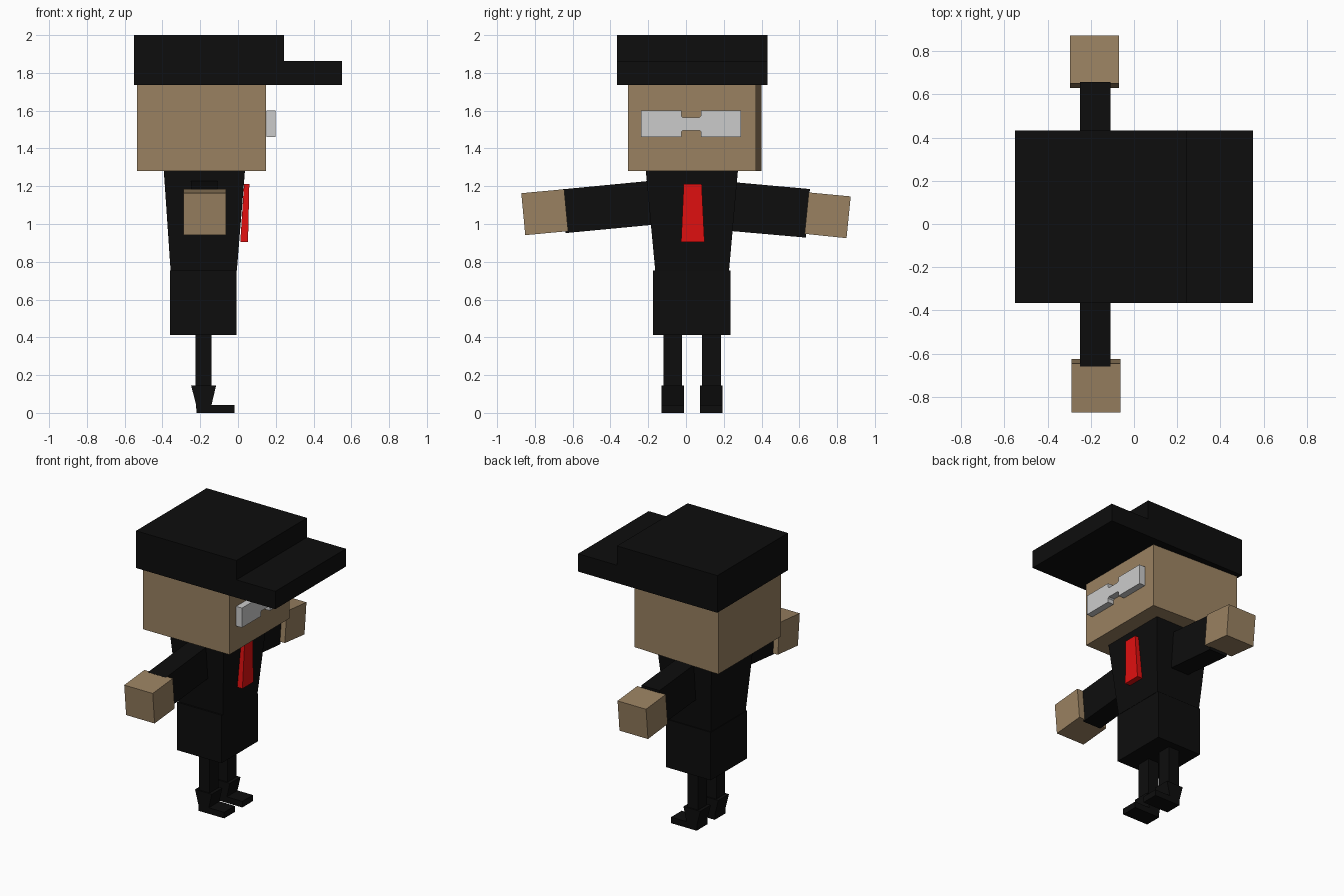
import bpy, bmesh

if "Cube" in bpy.data.objects:
    bpy.data.objects.remove(bpy.data.objects["Cube"])


def material(name, rgb):
    m = bpy.data.materials.new(name)
    m.diffuse_color = (*rgb, 1)
    m.use_nodes = True
    m.node_tree.nodes["Principled BSDF"].inputs["Base Color"].default_value = m.diffuse_color
    return m


BLACK = material("black_cloth", (0.004, 0.004, 0.004))
SKIN = material("skin", (0.32, 0.22, 0.12))
RED = material("red_cloth", (0.75, 0.005, 0.005))


def loft(name, ring_a, ring_b, mat=None):
    """Solid joining two matching rings of points."""
    bm = bmesh.new()
    a = [bm.verts.new(p) for p in ring_a]
    b = [bm.verts.new(p) for p in ring_b]
    bm.faces.new(a)
    bm.faces.new(b)
    n = len(a)
    for i in range(n):
        j = (i + 1) % n
        bm.faces.new((a[i], a[j], b[j], b[i]))
    bmesh.ops.recalc_face_normals(bm, faces=bm.faces)
    mesh = bpy.data.meshes.new(name)
    bm.to_mesh(mesh)
    bm.free()
    if mat:
        mesh.materials.append(mat)
    obj = bpy.data.objects.new(name, mesh)
    bpy.context.collection.objects.link(obj)
    return obj


def rect(x0, x1, y0, y1, z):
    return [(x0, y0, z), (x1, y0, z), (x1, y1, z), (x0, y1, z)]


def box(name, x0, x1, y0, y1, z0, z1, mat):
    return loft(name, rect(x0, x1, y0, y1, z0), rect(x0, x1, y0, y1, z1), mat)


def extrude_x(name, yz, x0, x1, mat=None):
    return loft(name, [(x0, y, z) for y, z in yz], [(x1, y, z) for y, z in yz], mat)


def extrude_y(name, xz, y0, y1, mat=None):
    return loft(name, [(x, y0, z) for x, z in xz], [(x, y1, z) for x, z in xz], mat)


# Cap: crown and brim in one stepped profile
extrude_y("cap", [(-0.55, 1.735), (0.55, 1.735), (0.55, 1.862), (0.243, 1.862),
                  (0.243, 2.0), (-0.55, 2.0)], -0.365, 0.432, BLACK)

# Head, slightly wider at the back on one side
head = [(-0.535, -0.307), (0.147, -0.307), (0.147, 0.37), (-0.535, 0.4)]
loft("head", [(x, y, 1.28) for x, y in head], [(x, y, 1.737) for x, y in head], SKIN)

# Glasses: two lenses and a narrow bridge
C = 0.027
half = [(-0.05, 0.063), (-0.05, 0.043), (0.0, 0.035)]
top = [(-0.265, 0.07), (-0.052, 0.07), (-0.052, 0.042), (-0.044, 0.034),
       (0.044, 0.034), (0.052, 0.042), (0.052, 0.07), (0.265, 0.07)]
outline = top + [(y, -z) for y, z in reversed(top)]
extrude_x("glasses", [(C + y, 1.53 + z) for y, z in outline], 0.152, 0.198)

# Coat: tapered torso over a straight skirt
loft("torso", rect(-0.357, -0.006, -0.163, 0.228, 0.755),
     rect(-0.393, 0.037, -0.213, 0.275, 1.285), BLACK)
box("coat_skirt", -0.36, -0.008, -0.174, 0.235, 0.413, 0.755, BLACK)

# Tie: flares and leans with the chest
loft("tie", rect(0.012, 0.053, -0.026, 0.098, 0.905),
     rect(0.032, 0.06, -0.012, 0.083, 1.213), RED)

# Arms and hands
extrude_x("left_arm", [(0.1, 1.235), (0.656, 1.185), (0.635, 0.928), (0.1, 0.975)],
          -0.25, -0.108, BLACK)
extrude_x("right_arm", [(-0.1, 1.237), (-0.66, 1.183), (-0.638, 0.952), (-0.1, 1.003)],
          -0.25, -0.108, BLACK)
extrude_x("left_hand", [(0.65, 1.167), (0.872, 1.146), (0.85, 0.925), (0.628, 0.948)],
          -0.295, -0.07, SKIN)
extrude_x("right_hand", [(-0.872, 1.163), (-0.645, 1.184), (-0.624, 0.962), (-0.851, 0.941)],
          -0.288, -0.063, SKIN)

# Legs and shoes
shoe = [(-0.22, 0), (-0.018, 0), (-0.018, 0.043), (-0.14, 0.043),
        (-0.116, 0.145), (-0.248, 0.145), (-0.222, 0.043)]
for side, y in (("right", -0.07), ("left", 0.134)):
    box(side + "_leg", -0.225, -0.14, y - 0.05, y + 0.05, 0.1, 0.42, BLACK)
    extrude_y(side + "_shoe", shoe, y - 0.06, y + 0.06, BLACK)
